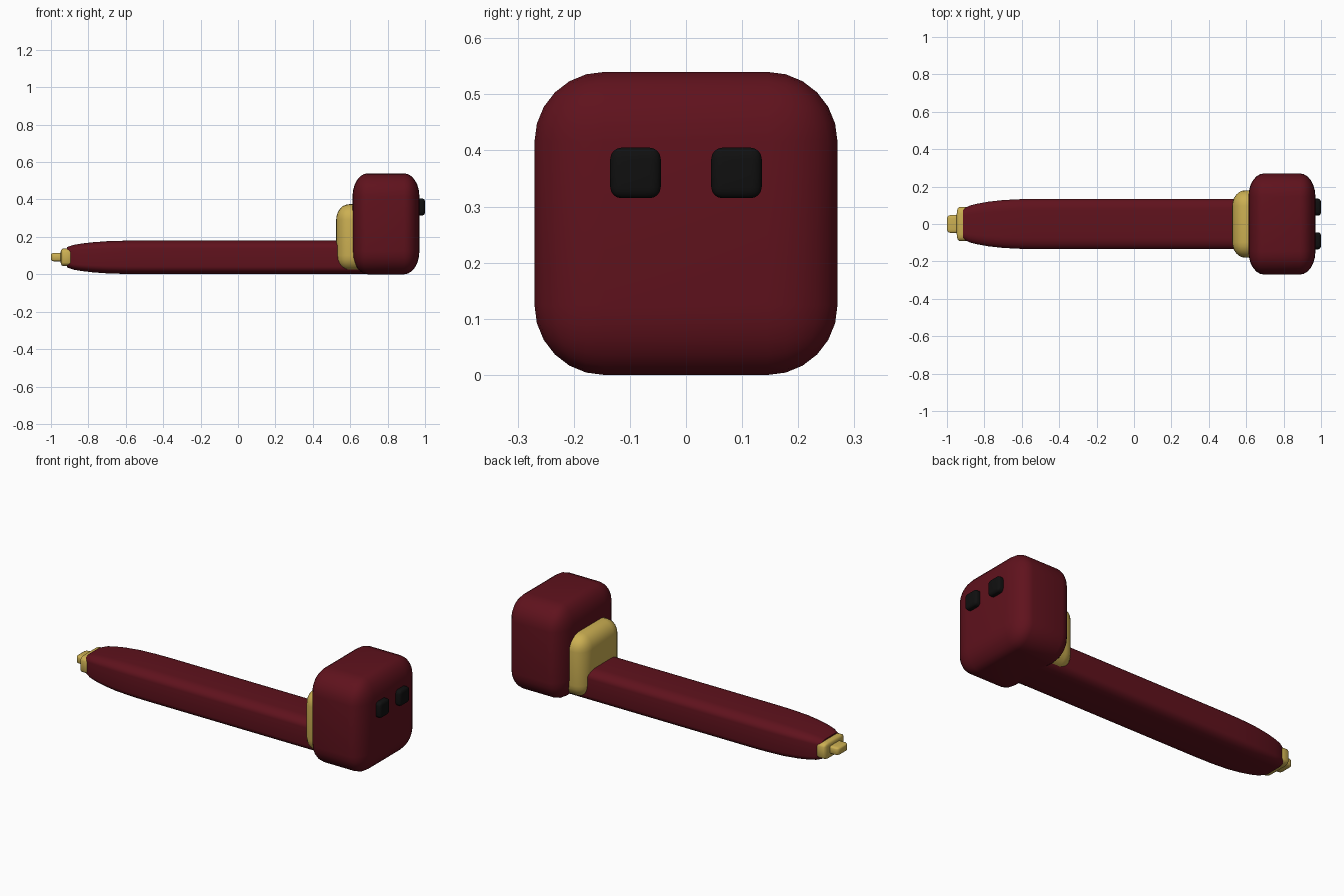
import bpy, bmesh, math
from mathutils import Vector

if "Cube" in bpy.data.objects:
    bpy.data.objects.remove(bpy.data.objects["Cube"])


def material(name, rgb):
    m = bpy.data.materials.new(name)
    m.diffuse_color = (*rgb, 1)
    m.use_nodes = True
    m.node_tree.nodes["Principled BSDF"].inputs["Base Color"].default_value = m.diffuse_color
    return m


RED = material("dark_red", (0.115, 0.006, 0.012))
GOLD = material("gold", (0.60, 0.43, 0.085))
BLACK = material("black", (0.005, 0.005, 0.005))


def finish(name, bm, mat, angle=40):
    bmesh.ops.recalc_face_normals(bm, faces=bm.faces[:])
    me = bpy.data.meshes.new(name)
    bm.to_mesh(me)
    bm.free()
    me.materials.append(mat)
    ob = bpy.data.objects.new(name, me)
    bpy.context.collection.objects.link(ob)
    bpy.ops.object.select_all(action='DESELECT')
    ob.select_set(True)
    bpy.context.view_layer.objects.active = ob
    bpy.ops.object.shade_smooth_by_angle(angle=math.radians(angle))
    return ob


def rounded_box(name, lo, hi, mat, radius=0.23, segments=6):
    """Unit cube rounded first, then stretched to fill the box lo..hi."""
    lo, hi = Vector(lo), Vector(hi)
    bm = bmesh.new()
    bmesh.ops.create_cube(bm, size=1)
    bmesh.ops.bevel(bm, geom=bm.edges[:], offset=radius, segments=segments,
                    profile=0.5, affect='EDGES', clamp_overlap=True)
    bmesh.ops.scale(bm, vec=hi - lo, verts=bm.verts[:])
    bmesh.ops.translate(bm, vec=(lo + hi) / 2, verts=bm.verts[:])
    return finish(name, bm, mat)


def section(bm, x, hy, hz, zc, r=0.46, steps=6):
    """Ring of vertices: rounded rectangle across the shaft."""
    ring = []
    for q, (sy, sz) in enumerate([(1, 1), (-1, 1), (-1, -1), (1, -1)]):
        for i in range(steps + 1):
            a = math.pi / 2 * (q + i / steps)
            y = sy * (1 - r) + r * math.cos(a)
            z = sz * (1 - r) + r * math.sin(a)
            ring.append(bm.verts.new((x, y * hy, zc + z * hz)))
    return ring


# Long shaft, tapering towards the tip
bm = bmesh.new()
profile = [(-0.915, 0.080, 0.054), (-0.88, 0.098, 0.066), (-0.84, 0.108, 0.073),
           (-0.78, 0.119, 0.080), (-0.70, 0.128, 0.086), (-0.60, 0.133, 0.089),
           (-0.50, 0.134, 0.090), (0.70, 0.134, 0.090)]
rings = [section(bm, x, hy, hz, 0.091) for x, hy, hz in profile]
for a, b in zip(rings, rings[1:]):
    for i in range(len(a)):
        j = (i + 1) % len(a)
        bm.faces.new((a[i], a[j], b[j], b[i]))
bm.faces.new(rings[0])
bm.faces.new(rings[-1])
finish("shaft", bm, RED)

# Head block and the collar behind it
rounded_box("head", (0.612, -0.27, 0), (0.97, 0.27, 0.54), RED)
rounded_box("collar", (0.525, -0.18, 0.018), (0.83, 0.18, 0.375), GOLD)

# Gold tip: ferrule and small prong
rounded_box("tip_ferrule", (-0.948, -0.09, 0.044), (-0.88, 0.09, 0.138), GOLD, 0.2, 3)
rounded_box("tip_prong", (-1.0, -0.048, 0.069), (-0.90, 0.048, 0.115), GOLD, 0.2, 3)

# Eyes on the face of the head
for side, name in ((-1, "eye_right"), (1, "eye_left")):
    y = side * 0.09
    rounded_box(name, (0.94, y - 0.045, 0.315), (1.0, y + 0.045, 0.405), BLACK, 0.22, 4)
